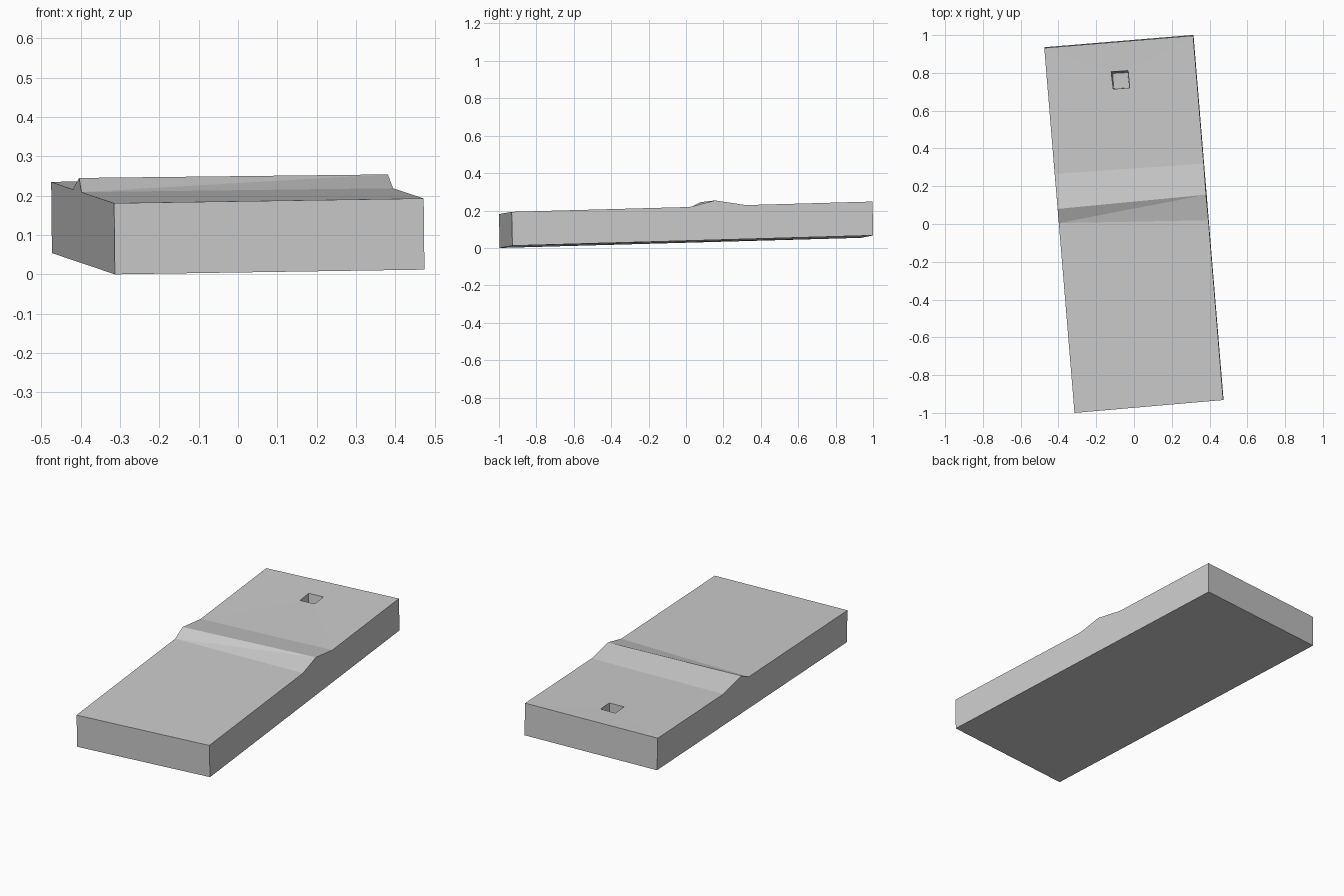
import bpy
import bmesh
from mathutils import Vector

old = bpy.data.objects.get("Cube")
if old:
    bpy.data.objects.remove(old, do_unlink=True)

grey = bpy.data.materials.new("plain_grey")
grey.use_nodes = True
colour = (0.6, 0.6, 0.6, 1)
grey.diffuse_color = colour
grey.node_tree.nodes["Principled BSDF"].inputs["Base Color"].default_value = colour

bm = bmesh.new()


def verts(points):
    return [bm.verts.new(p) for p in points]


# Top profile along each long edge: front, ridge foot, crest, rear foot, back
left = verts([(0.472, -0.932, 0.195), (0.394, 0.02, 0.221), (0.381, 0.155, 0.256),
              (0.369, 0.32, 0.231), (0.313, 0.997, 0.25)])
right = verts([(-0.315, -1.0, 0.183), (-0.398, 0.005, 0.211), (-0.404, 0.08, 0.247),
               (-0.42, 0.265, 0.218), (-0.475, 0.932, 0.237)])

# Underside corners, offset square to the tilted top
drop = Vector((0.002, 0.004, -0.181))
base_left = verts([left[0].co + drop, left[-1].co + drop])
base_right = verts([right[0].co + drop, right[-1].co + drop])

# Flat front panel, twisted front slope of the ridge, rear slope
bm.faces.new([right[0], left[0], left[1], right[1]])
bm.faces.new([right[1], left[1], left[2]])
bm.faces.new([right[1], left[2], right[2]])
bm.faces.new([right[2], left[2], left[3], right[3]])

# Back panel with a square blind hole
rim = verts([(-0.11, 0.714, 0.2345), (-0.023, 0.721, 0.236),
             (-0.031, 0.812, 0.2385), (-0.121, 0.806, 0.237)])
floor = verts([(-0.108, 0.716, 0.135), (-0.025, 0.721, 0.137),
               (-0.033, 0.802, 0.139), (-0.112, 0.797, 0.137)])
panel = [right[3], left[3], left[4], right[4]]
for i in range(4):
    j = (i + 1) % 4
    bm.faces.new([panel[i], panel[j], rim[j], rim[i]])
    bm.faces.new([rim[i], rim[j], floor[j], floor[i]])
bm.faces.new(floor)

# Long sides, ends and underside
for edge, base in ((left, base_left), (right, base_right)):
    bm.faces.new(edge + base[::-1])
for end in (0, -1):
    bm.faces.new([right[end], left[end], base_left[end], base_right[end]])
bm.faces.new(base_left + base_right[::-1])
bmesh.ops.recalc_face_normals(bm, faces=bm.faces)

mesh = bpy.data.meshes.new("ridged_slab")
bm.to_mesh(mesh)
bm.free()
mesh.materials.append(grey)
slab = bpy.data.objects.new("ridged_slab", mesh)
bpy.context.collection.objects.link(slab)

# Settle on the ground
lowest = min(v.co.z for v in mesh.vertices)
slab.location.z = -lowest
